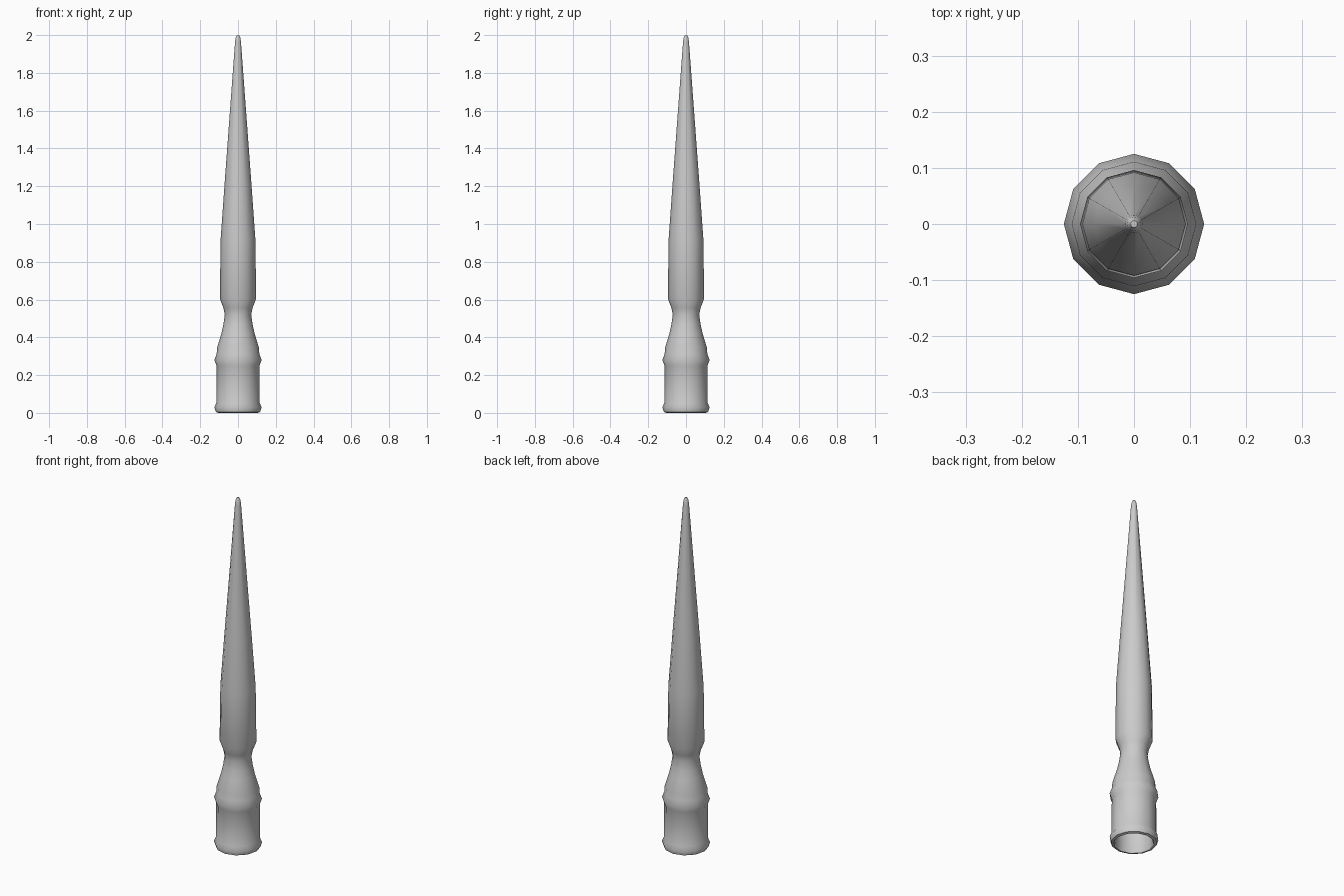
import bpy, bmesh, math

if "Cube" in bpy.data.objects:
    bpy.data.objects.remove(bpy.data.objects["Cube"])

SIDES = 12


def lathe(name, profile, close_start=False, close_end=False):
    """Revolve (radius, z) points around the z axis."""
    bm = bmesh.new()
    rings = []
    for r, z in profile:
        rings.append([bm.verts.new((r * math.cos(2 * math.pi * i / SIDES),
                                    r * math.sin(2 * math.pi * i / SIDES), z))
                      for i in range(SIDES)])
    for a, b in zip(rings, rings[1:]):
        for i in range(SIDES):
            j = (i + 1) % SIDES
            bm.faces.new((a[i], a[j], b[j], b[i]))
    if close_start:
        bm.faces.new(rings[0][::-1])
    if close_end:
        bm.faces.new(rings[-1])
    mesh = bpy.data.meshes.new(name)
    bm.to_mesh(mesh)
    bm.free()
    obj = bpy.data.objects.new(name, mesh)
    bpy.context.collection.objects.link(obj)
    bpy.ops.object.select_all(action='DESELECT')
    obj.select_set(True)
    bpy.context.view_layer.objects.active = obj
    bpy.ops.object.shade_smooth_by_angle(angle=math.radians(50))
    return obj


# One continuous spike: hollow socket, beaded collar, narrow neck, tapered blade
lathe("socket_spike", [
    # inner wall of the socket, from its ceiling down
    (0.098, 0.26), (0.098, 0.01),
    # rolled bottom rim
    (0.103, 0.0), (0.117, 0.004), (0.125, 0.03), (0.115, 0.052),
    # socket wall and collar bead
    (0.114, 0.25), (0.125, 0.28), (0.113, 0.312), (0.111, 0.345),
    # flared neck
    (0.088, 0.42), (0.077, 0.47), (0.07, 0.52), (0.077, 0.555), (0.096, 0.605),
    # tapered blade and rounded tip
    (0.092, 0.92), (0.072, 1.2), (0.016, 1.96), (0.013, 1.985), (0.006, 2.0),
], close_start=True, close_end=True)
